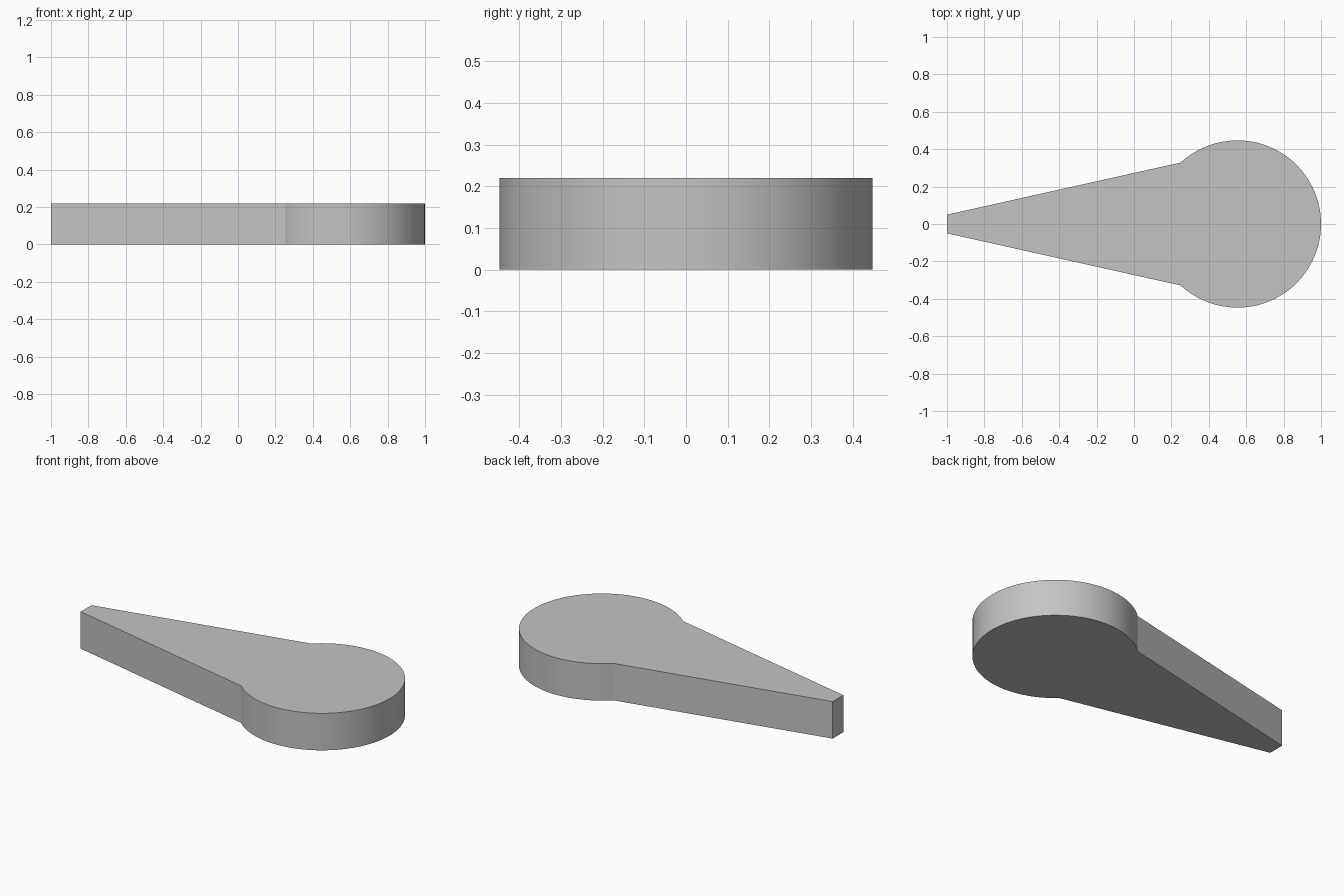
import bpy
import bmesh
from math import atan2, cos, sin, radians, pi

cube = bpy.data.objects.get("Cube")
if cube:
    bpy.data.objects.remove(cube, do_unlink=True)

HEIGHT = 0.22
CENTRE_X, RADIUS = 0.553, 0.447
NECK_X, TIP_HALF = 0.25, 0.05
SEGMENTS = 72

# Plain grey material
grey = bpy.data.materials.new("plain grey")
grey.use_nodes = True
colour = (0.55, 0.55, 0.55, 1)
grey.diffuse_color = colour
grey.node_tree.nodes["Principled BSDF"].inputs["Base Color"].default_value = colour

# Outline: round head from neck to neck, then the blunt narrow tip
neck_y = (RADIUS ** 2 - (NECK_X - CENTRE_X) ** 2) ** 0.5
limit = atan2(neck_y, NECK_X - CENTRE_X)
angles = [-limit + 2 * limit * i / SEGMENTS for i in range(SEGMENTS + 1)]
outline = [(CENTRE_X + RADIUS * cos(a), RADIUS * sin(a)) for a in angles]
outline += [(-1, TIP_HALF), (-1, -TIP_HALF)]

# Extrude the outline into a slab
bm = bmesh.new()
base = bm.faces.new([bm.verts.new((x, y, 0)) for x, y in outline])
extruded = bmesh.ops.extrude_face_region(bm, geom=[base], use_keep_orig=True)
top = [v for v in extruded["geom"] if isinstance(v, bmesh.types.BMVert)]
bmesh.ops.translate(bm, verts=top, vec=(0, 0, HEIGHT))
bmesh.ops.recalc_face_normals(bm, faces=bm.faces)
mesh = bpy.data.meshes.new("tapered_wedge")
bm.to_mesh(mesh)
bm.free()
mesh.materials.append(grey)

wedge = bpy.data.objects.new("tapered_wedge", mesh)
bpy.context.collection.objects.link(wedge)

# Smooth head, crisp rims and neck
bpy.ops.object.select_all(action="DESELECT")
wedge.select_set(True)
bpy.context.view_layer.objects.active = wedge
bpy.ops.object.shade_smooth_by_angle(angle=radians(20))
